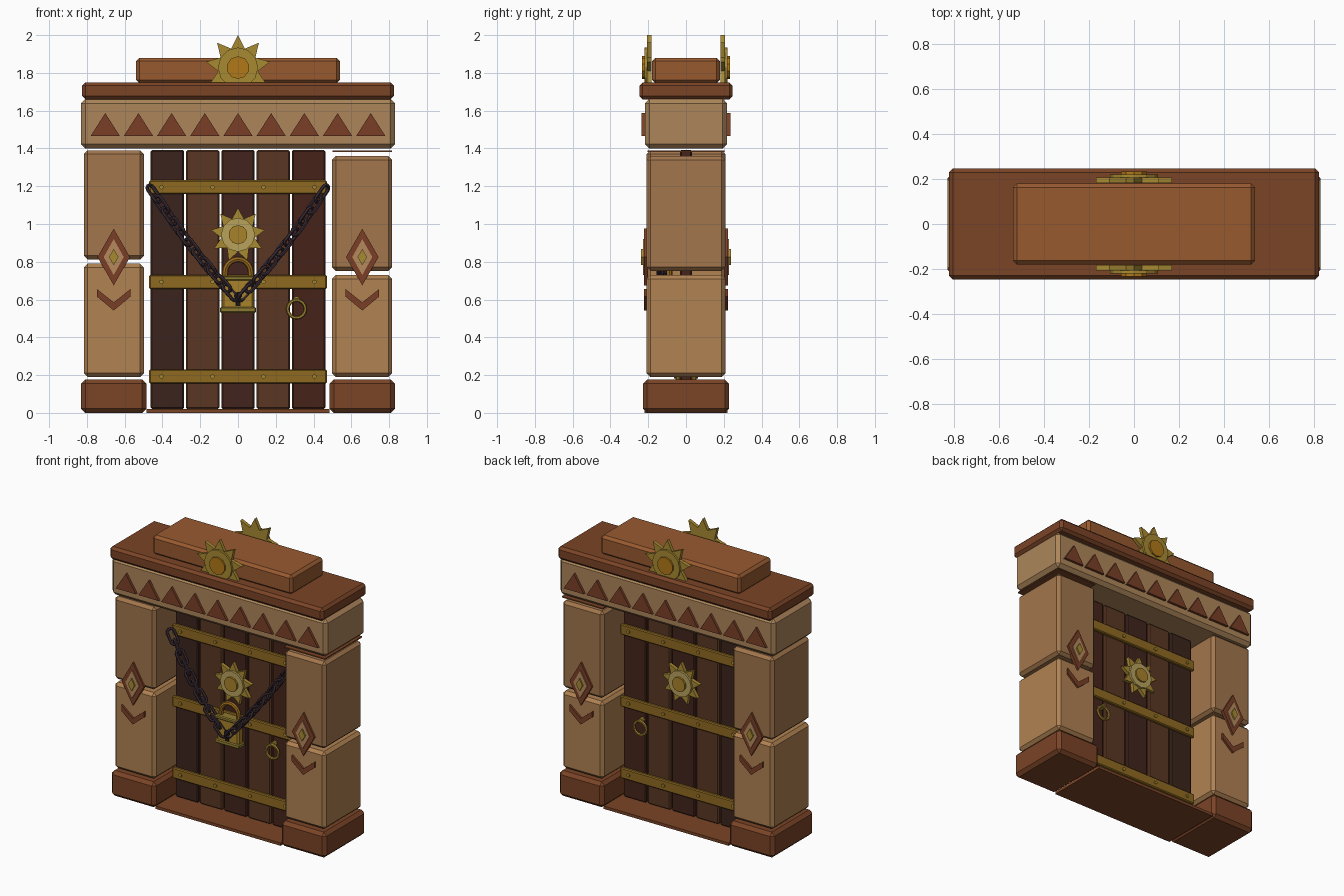
import bpy, bmesh, math
from mathutils import Vector, Matrix

if "Cube" in bpy.data.objects:
    bpy.data.objects.remove(bpy.data.objects["Cube"])

MATS = {}

def mat(hexcol):
    if hexcol not in MATS:
        m = bpy.data.materials.new("colour_" + hexcol)
        rgb = [int(hexcol[i:i + 2], 16) / 255 for i in (0, 2, 4)]
        m.diffuse_color = [((c + 0.055) / 1.055) ** 2.4 for c in rgb] + [1]
        m.use_nodes = True
        m.node_tree.nodes["Principled BSDF"].inputs["Base Color"].default_value = m.diffuse_color
        MATS[hexcol] = m
    return MATS[hexcol]

def finish(name, bm, col):
    bmesh.ops.recalc_face_normals(bm, faces=bm.faces)
    me = bpy.data.meshes.new(name)
    bm.to_mesh(me)
    bm.free()
    me.materials.append(mat(col))
    ob = bpy.data.objects.new(name, me)
    bpy.context.collection.objects.link(ob)
    return ob

def box(name, x, y, z, col, bevel=0.0):
    """Chamfered box from (min, max) ranges."""
    bm = bmesh.new()
    bmesh.ops.create_cube(bm, size=1)
    for v in bm.verts:
        v.co = [r[0] + (c + 0.5) * (r[1] - r[0]) for c, r in zip(v.co, (x, y, z))]
    if bevel:
        bmesh.ops.bevel(bm, geom=bm.edges[:], offset=bevel, segments=1, affect='EDGES')
    return finish(name, bm, col)

def plate(name, pts, y0, y1, col):
    """Polygon in the xz plane, extruded from y0 to y1."""
    bm = bmesh.new()
    f = bm.faces.new([bm.verts.new((px, y0, pz)) for px, pz in pts])
    ext = bmesh.ops.extrude_face_region(bm, geom=[f])
    for v in ext['geom']:
        if isinstance(v, bmesh.types.BMVert):
            v.co.y = y1
    return finish(name, bm, col)

def circle(cx, cz, r, n, start=math.pi / 2):
    return [(cx + r * math.cos(start + math.tau * i / n),
             cz + r * math.sin(start + math.tau * i / n)) for i in range(n)]

def tube(name, path, r, col, closed=True, sides=6, normal=Vector((0, 1, 0)), matrix=None):
    """Sweep a round section along a planar path."""
    bm = bmesh.new()
    n, rings = len(path), []
    for i, p in enumerate(path):
        a = path[(i - 1) % n] if closed or i else p
        b = path[(i + 1) % n] if closed or i < n - 1 else p
        side = (b - a).normalized().cross(normal)
        rings.append([bm.verts.new(p + r * (math.cos(t) * side + math.sin(t) * normal))
                      for t in (math.tau * k / sides for k in range(sides))])
    for i in range(n if closed else n - 1):
        A, B = rings[i], rings[(i + 1) % n]
        for k in range(sides):
            bm.faces.new((A[k], A[(k + 1) % sides], B[(k + 1) % sides], B[k]))
    if not closed:
        bm.faces.new(rings[0])
        bm.faces.new(rings[-1])
    if matrix:
        bm.transform(matrix)
    return finish(name, bm, col)

def sun(name, cz, R, y, s, col, face, boss):
    """Nine-pointed sun: star, disc and boss stacked outward along s*y."""
    star = []
    for i in range(18):
        r = R if i % 2 == 0 else R * 0.62
        a = math.pi / 2 + math.tau * i / 18
        star.append((r * math.cos(a), cz + r * math.sin(a)))
    plate(name + "_rays", star, s * y, s * (y + 0.024), col)
    plate(name + "_disc", circle(0, cz, R * 0.62, 12), s * (y + 0.02), s * (y + 0.038), face)
    plate(name + "_boss", circle(0, cz, R * 0.35, 10), s * (y + 0.03), s * (y + 0.05), boss)

# Stone frame
for side, sx, split, top in (("left", -1, 0.80, 1.39), ("right", 1, 0.74, 1.36)):
    def xr(a, b):
        return tuple(sorted((sx * a, sx * b)))
    box(side + "_base", xr(0.485, 0.83), (-0.228, 0.228), (0, 0.177), "7b4426", 0.022)
    box(side + "_lower_block", xr(0.498, 0.816), (-0.208, 0.208), (0.19, split - 0.01), "b08252", 0.02)
    box(side + "_upper_block", xr(0.498, 0.816), (-0.208, 0.208), (split + 0.012, top), "a2764c", 0.02)
box("right_capping_slab", (0.5, 0.815), (-0.205, 0.205), (1.381, 1.389), "7b4426")
box("threshold", (-0.484, 0.484), (-0.22, 0.22), (0, 0.02), "7b4426")
box("lintel", (-0.832, 0.832), (-0.218, 0.218), (1.40, 1.662), "ad865a", 0.024)
box("cornice", (-0.825, 0.825), (-0.247, 0.247), (1.66, 1.75), "7b4426", 0.018)
box("crown", (-0.54, 0.54), (-0.18, 0.18), (1.745, 1.88), "985a30", 0.018)

# Door planks
for i, c in enumerate(("3c241c", "5a3622", "42241c", "5a3622", "46241a")):
    cx = (i - 2) * 0.187
    box("door_plank", (cx - 0.088, cx + 0.088), (-0.033, 0.033), (0.02, 1.392), c, 0.008)

# Ornaments repeated on front and back
GOLD, RED = "a88a32", "7a3f26"
for s in (-1, 1):
    for i in range(9):
        cx = (i - 4) * 0.1757
        plate("lintel_triangle", [(cx - 0.078, 1.465), (cx + 0.078, 1.465), (cx, 1.587)],
              s * 0.21, s * 0.235, RED)
    for cx in (-0.658, 0.658):
        for nm, w, h, y, c in (("outer", 0.086, 0.15, 0.222, RED), ("middle", 0.053, 0.095, 0.228, "b58a5c"),
                               ("centre", 0.025, 0.043, 0.238, GOLD)):
            plate("diamond_" + nm, [(cx - w, 0.825), (cx, 0.825 - h), (cx + w, 0.825), (cx, 0.825 + h)],
                  s * 0.2, s * y, c)
        plate("chevron", [(cx - 0.088, 0.655), (cx - 0.088, 0.615), (cx, 0.542), (cx + 0.088, 0.615),
                          (cx + 0.088, 0.655), (cx, 0.585)], s * 0.2, s * 0.222, RED)
    for cz in (0.193, 0.693, 1.195):
        box("door_strap", (-0.47, 0.47), tuple(sorted((s * 0.03, s * 0.056))),
            (cz - 0.037, cz + 0.037), "8f6a20", 0.006)
        for cx in (-0.405, -0.135, 0.135, 0.405):
            plate("rivet", circle(cx, cz, 0.012, 6), s * 0.05, s * 0.064, GOLD)
    sun("crown_sun", 1.828, 0.172, 0.183, s, GOLD, GOLD, "b07818")
    sun("door_sun", 0.943, 0.145, 0.033, s, GOLD, "b8a25c", "a8822a")
    # Ring handle
    plate("handle_mount", circle(0.31, 0.6, 0.017, 8), s * 0.03, s * 0.062, GOLD)
    ring = [Vector((x, s * 0.062, z)) for x, z in circle(0.31, 0.55, 0.047, 16)]
    tube("handle_ring", ring, 0.009, GOLD)

# Padlock on the front
box("padlock_body", (-0.085, 0.085), (-0.118, -0.06), (0.54, 0.72), "a8822a", 0.012)
for z0, z1 in ((0.53, 0.56), (0.70, 0.725)):
    box("padlock_trim", (-0.095, 0.095), (-0.124, -0.056), (z0, z1), "8f7a30", 0.006)
shackle = [Vector((0.068, -0.088, 0.7))]
shackle += [Vector((0.068 * math.cos(a), -0.088, 0.745 + 0.068 * math.sin(a)))
            for a in (math.pi * i / 10 for i in range(11))]
shackle.append(Vector((-0.068, -0.088, 0.7)))
tube("padlock_shackle", shackle, 0.016, "9a6a1c", closed=False, sides=8)
plate("keyhole_round", circle(0, 0.62, 0.021, 10), -0.11, -0.124, "1a1414")
plate("keyhole_slot", [(-0.009, 0.62), (0.009, 0.62), (0.014, 0.565), (-0.014, 0.565)], -0.11, -0.124, "1a1414")

# Chains hung from the upper strap corners down to the padlock
link = []
for i in range(12):
    a = math.tau * (i + 0.5) / 12
    link.append(Vector((0.025 * math.cos(a) + math.copysign(0.028, math.cos(a)), 0, 0.025 * math.sin(a))))

def chain_point(t, sx):
    sag = math.sin(math.pi * t)
    return Vector((sx * (0.465 - 0.445 * t), -0.08 - 0.05 * t - 0.015 * sag, 1.19 - 0.575 * t - 0.025 * sag))

N = 11
for sx in (-1, 1):
    for i in range(N):
        a, b = chain_point(i / N, sx), chain_point((i + 1) / N, sx)
        d = (b - a).normalized()
        zax = d.cross(Vector((0, 1, 0))).normalized()
        yax = zax.cross(d)
        rot = Matrix((d, yax, zax)).transposed().to_4x4()
        twist = Matrix.Rotation(math.radians(40 if i % 2 else -50), 4, 'X')
        tube("chain_link", link, 0.0095, "3a2c36", matrix=Matrix.Translation((a + b) / 2) @ rot @ twist)
